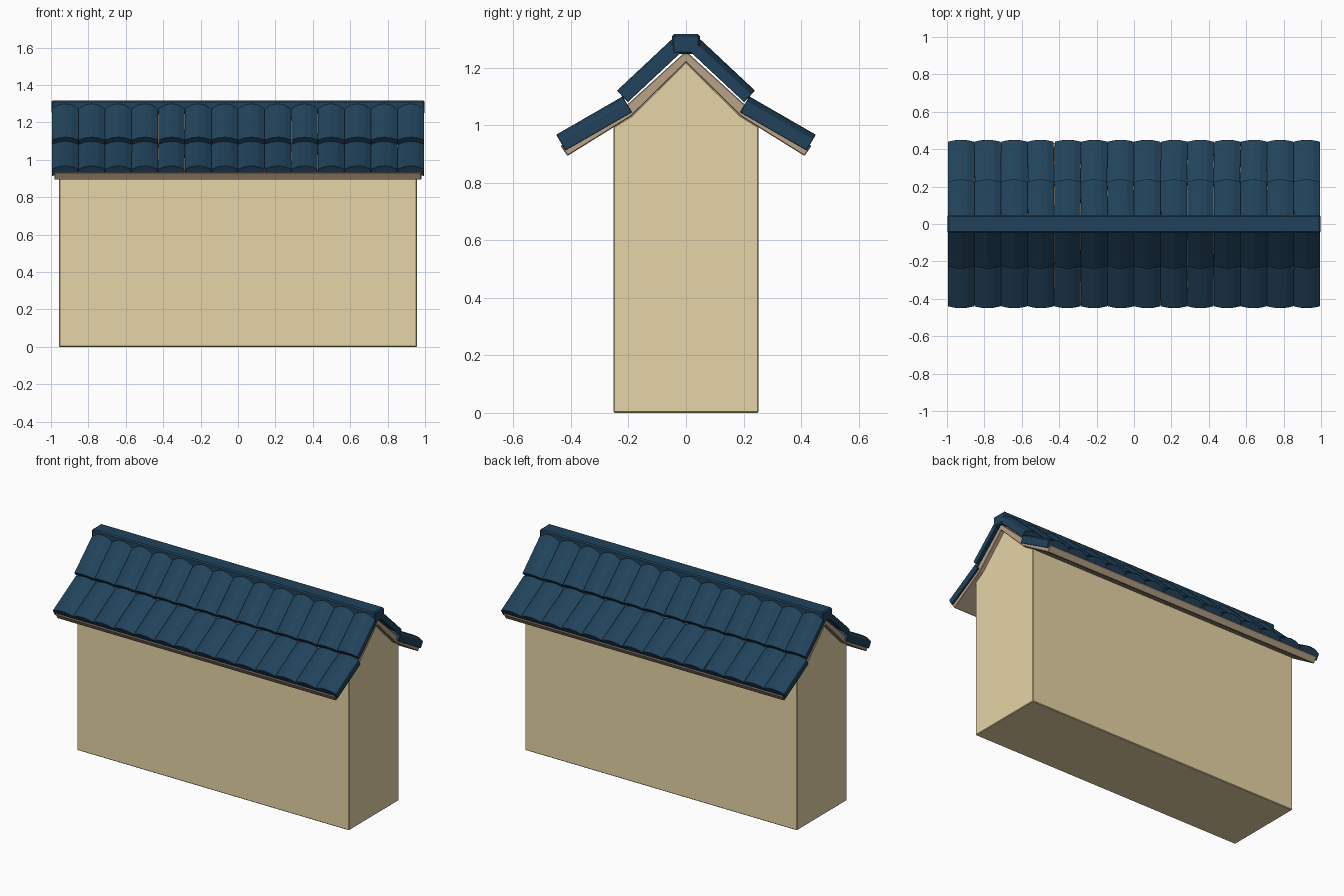
import bpy, bmesh, math, random
from mathutils import Vector

if "Cube" in bpy.data.objects:
    bpy.data.objects.remove(bpy.data.objects["Cube"])

random.seed(4)


def material(name, rgb):
    m = bpy.data.materials.new(name)
    m.diffuse_color = (*rgb, 1)
    m.use_nodes = True
    m.node_tree.nodes["Principled BSDF"].inputs["Base Color"].default_value = m.diffuse_color
    return m


PLASTER = material("plaster", (0.79, 0.66, 0.38))
TIMBER = material("timber", (0.48, 0.36, 0.25))
SLATE = material("slate", (0.015, 0.055, 0.105))


def finish(bm, name, mat, bevel=0.0):
    bmesh.ops.recalc_face_normals(bm, faces=bm.faces)
    me = bpy.data.meshes.new(name)
    bm.to_mesh(me)
    bm.free()
    me.materials.append(mat)
    ob = bpy.data.objects.new(name, me)
    bpy.context.collection.objects.link(ob)
    if bevel:
        mod = ob.modifiers.new("soft_edges", 'BEVEL')
        mod.width, mod.segments = bevel, 1
    return ob


def prism(bm, ring_a, ring_b):
    """Closed solid between two matching outlines."""
    a = [bm.verts.new(p) for p in ring_a]
    b = [bm.verts.new(p) for p in ring_b]
    n = len(a)
    bm.faces.new(a)
    bm.faces.new(b[::-1])
    for i in range(n):
        bm.faces.new((a[i], b[i], b[(i + 1) % n], a[(i + 1) % n]))


def extrude_profile(name, half, x0, x1, mat, bevel):
    """Extrude a y-z outline along x."""
    bm = bmesh.new()
    prism(bm, [(x0, y, z) for y, z in half], [(x1, y, z) for y, z in half])
    return finish(bm, name, mat, bevel)


# wall with a two-pitch gable top
wall = [(0.252, 0), (0.252, 0.995), (0.19, 1.033), (0, 1.22)]
wall += [(-y, z) for y, z in wall[-2::-1]]
extrude_profile("wall", wall, -0.957, 0.957, PLASTER, 0.004)

# bent timber underlay following the roof slope
under = [(0.412, 0.893), (0.19, 1.031), (0, 1.218)]
over = [(0.436, 0.928), (0.208, 1.068), (0, 1.257)]
outline = under + [(-y, z) for y, z in under[1::-1]]
outline += [(-y, z) for y, z in over] + [(y, z) for y, z in over[1::-1]]
extrude_profile("roof_underlay", outline, -0.982, 0.98, TIMBER, 0.003)

# arched roof tiles, two overlapping rows on each slope
COUNT, PITCH = 14, 0.1422
ARCH, SEG = 0.02, 4


def tile_row(name, side, eave, top, thick, jitter):
    bm = bmesh.new()
    a, b = Vector(eave), Vector(top)
    d = (b - a).normalized()
    n = Vector((-d.y, d.x))
    for i in range(COUNT):
        cx = (i - (COUNT - 1) / 2) * PITCH
        skew = random.uniform(-jitter, jitter)
        rings = []
        for end, p in ((0, a), (1, b)):
            line = []
            for k in range(SEG + 1):
                t = k / SEG * 2 - 1
                line.append((t * PITCH * 0.497, -ARCH * t * t))
            pts = line + [(x, h - thick) for x, h in line[::-1]]
            ring = []
            for x, h in pts:
                q = p + n * h
                ring.append((cx + x + skew * (0.5 - end), side * -q.x, q.y))
            rings.append(ring)
        prism(bm, *rings)
    return finish(bm, name, SLATE, 0.002)


for label, side, jit in (("front", -1, 0.002), ("back", 1, 0.007)):
    tile_row(label + "_lower_tiles", side, (-0.451, 0.967), (-0.22, 1.10), 0.044, jit)
    tile_row(label + "_upper_tiles", side, (-0.24, 1.12), (-0.035, 1.312), 0.036, jit / 2)

# ridge cap
cap = [(-0.048, 1.248), (0.048, 1.248), (0.048, 1.317), (-0.048, 1.317)]
extrude_profile("ridge_cap", cap, -0.997, 0.997, SLATE, 0.007)
